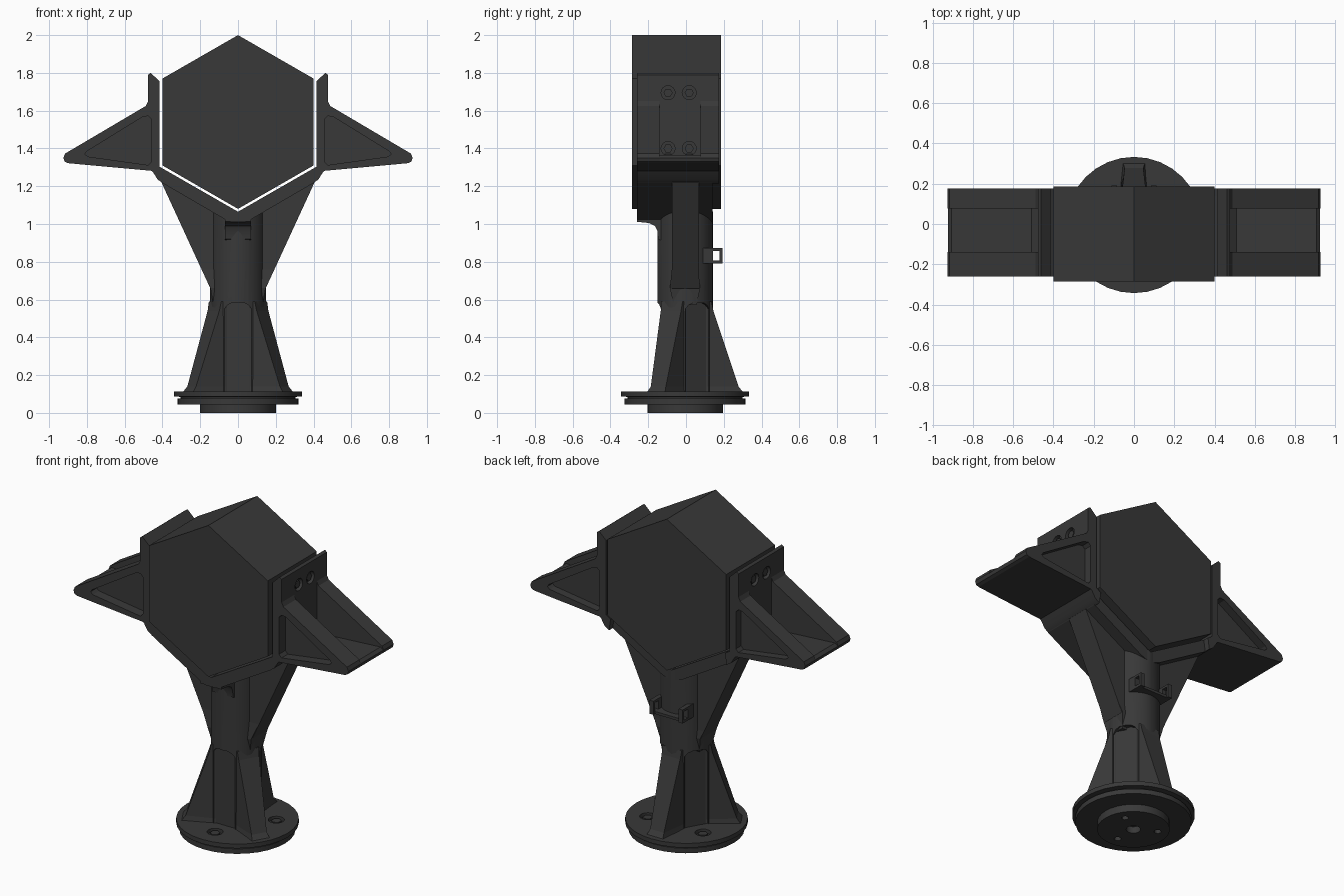
import bpy
import bmesh
from math import radians, sin, cos, pi
from mathutils import Matrix, Vector

cube = bpy.data.objects.get("Cube")
if cube:
    bpy.data.objects.remove(cube, do_unlink=True)

dark = bpy.data.materials.new("dark grey metal")
dark.use_nodes = True
COLOUR = (0.04, 0.04, 0.04, 1)
dark.diffuse_color = COLOUR
dark.node_tree.nodes["Principled BSDF"].inputs["Base Color"].default_value = COLOUR

AXIS_Y = -0.005                      # the post stands slightly forward
FRONT, BACK = -0.26, 0.175           # depth of the cradle
helpers = []


def make(name, rings, cap=True):
    """Skin a stack of equal-length point rings into a closed solid."""
    bm = bmesh.new()
    loops = [[bm.verts.new(p) for p in ring] for ring in rings]
    n = len(loops[0])
    for low, high in zip(loops, loops[1:]):
        for i in range(n):
            j = (i + 1) % n
            bm.faces.new((low[i], low[j], high[j], high[i]))
    bm.faces.new(loops[0][::-1])
    bm.faces.new(loops[-1])
    bmesh.ops.recalc_face_normals(bm, faces=bm.faces)
    mesh = bpy.data.meshes.new(name)
    bm.to_mesh(mesh)
    bm.free()
    mesh.materials.append(dark)
    obj = bpy.data.objects.new(name, mesh)
    bpy.context.collection.objects.link(obj)
    return obj


def prism(name, pts, t0, t1, axis="Y"):
    """Extrude a profile along an axis."""
    place = {"X": lambda u, v, t: (t, u, v),
             "Y": lambda u, v, t: (u, t, v),
             "Z": lambda u, v, t: (u, v, t)}[axis]
    return make(name, [[place(u, v, t) for u, v in pts] for t in (t0, t1)])


def circle(cu, cv, r, n=24):
    return [(cu + r * cos(2 * pi * i / n), cv + r * sin(2 * pi * i / n)) for i in range(n)]


def turned(name, profile, n=32):
    """Solid of revolution about the post axis."""
    return make(name, [[(u, v, z) for u, v in circle(0, AXIS_Y, r, n)] for r, z in profile])


def swing(obj, degrees):
    """Turn a part built along +x around the post axis."""
    obj.data.transform(Matrix.Translation((0, AXIS_Y, 0)) @ Matrix.Rotation(radians(degrees), 4, "Z"))
    return obj


def helper(obj):
    obj.hide_render = True
    helpers.append(obj)
    return obj


def activate(obj):
    bpy.ops.object.select_all(action="DESELECT")
    obj.select_set(True)
    bpy.context.view_layer.objects.active = obj


def cut(obj, cutters):
    activate(obj)
    for c in cutters:
        mod = obj.modifiers.new("cut", "BOOLEAN")
        mod.operation = "DIFFERENCE"
        mod.solver = "EXACT"
        mod.object = c
        bpy.ops.object.modifier_apply(modifier=mod.name)


def smooth(obj):
    activate(obj)
    bpy.ops.object.shade_smooth_by_angle(angle=radians(30))


# Hexagonal block
prism("hexagonal_block", [(0, 2), (0.4, 1.77), (0.4, 1.31), (0, 1.08), (-0.4, 1.31), (-0.4, 1.77)],
      -0.285, 0.185)

# Clearance around the block, trims the post
clearance = helper(prism("clearance_cutter", [(0, 1.065), (0.415, 1.303), (0.415, 1.6), (-0.415, 1.6),
                                              (-0.415, 1.303)], -0.5, 0.5))

# V-shaped bottom of the cradle
half = [(0.415, 1.303), (0.43, 1.25), (0.4, 1.217), (0.07, 1.025), (0.035, 1.01)]
prism("cradle_bottom", [(0, 1.065)] + half + [(-x, z) for x, z in half[::-1]], FRONT, 0.14)

for side, label in ((1, "left"), (-1, "right")):
    def flip(pts):
        return [(side * x, z) for x, z in pts]

    # Upright plate with its bevelled lip
    plate = prism(label + "_cradle_plate",
                  flip([(0.415, 1.303), (0.415, 1.755), (0.462, 1.8), (0.476, 1.79), (0.476, 1.3),
                        (0.45, 1.275), (0.425, 1.235), (0.395, 1.215), (0.385, 1.285)]), FRONT, BACK)

    # Triangular ribs, pocketed on their outer faces
    rib = [(0.44, 1.28), (0.9, 1.322), (0.918, 1.33), (0.925, 1.35), (0.915, 1.373),
           (0.51, 1.612), (0.488, 1.625), (0.476, 1.65), (0.44, 1.65)]
    pocket = [(0.458, 1.33), (0.475, 1.312), (0.795, 1.357), (0.81, 1.37), (0.8, 1.385),
              (0.505, 1.567), (0.475, 1.572), (0.458, 1.555)]
    for place, y0, y1, p0, p1 in (("front", FRONT, -0.14, -0.3, -0.2), ("back", 0.077, BACK, 0.125, 0.3)):
        web = prism(f"{label}_{place}_wing_rib", flip(rib), y0, y1)
        cutter = helper(prism("pocket_cutter", flip(pocket), p0, p1))
        cut(web, [cutter])
        cut(plate, [cutter])

    # Sloping floor between the ribs
    prism(label + "_wing_floor", flip([(0.44, 1.28), (0.9, 1.322), (0.918, 1.33), (0.923, 1.35),
                                       (0.905, 1.365), (0.51, 1.34), (0.47, 1.37), (0.44, 1.37)]),
          -0.15, 0.085)

    # Counterbored bolts
    for y in (-0.095, 0.017):
        for z in (1.4, 1.695):
            cut(plate, [helper(prism("bolt_cutter", circle(y, z, 0.037, 16),
                                     side * 0.452, side * 0.52, "X"))])
            prism(label + "_plate_bolt", circle(y, z, 0.024, 6), side * 0.44, side * 0.468, "X")

    # Gusset from post to cradle
    prism(label + "_gusset", flip([(0.08, 1.08), (0.39, 1.25), (0.405, 1.22), (0.147, 0.66), (0.08, 0.62)]),
          -0.075, 0.07)
    # Blend at the foot of the gusset
    make(label + "_gusset_foot", [[(side * x, y + AXIS_Y, z) for x, y in
                                   ((0, -w), (r, -w), (r, w), (0, w))]
                                  for r, w, z in ((0.13, 0.06, 0.57), (0.146, 0.08, 0.66), (0.19, 0.07, 0.76))])

    # Cable clip loop behind the post
    x0, x1 = sorted((side * 0.085, side * 0.112))
    loop = prism(label + "_clip_loop", [(0.09, 0.79), (0.192, 0.79), (0.192, 0.872), (0.09, 0.872)],
                 x0, x1, "X")
    cut(loop, [helper(prism("clip_cutter", [(0.143, 0.806), (0.178, 0.806), (0.178, 0.858), (0.143, 0.858)],
                            x0 - 0.05, x1 + 0.05, "X"))])
    smooth(plate)

# Strip joining the clip loops
prism("clip_strip", [(0.1, 0.79), (0.178, 0.79), (0.178, 0.806), (0.1, 0.806)], -0.09, 0.09, "X")

# Round post, trimmed to the cradle, with three arched flats
post = turned("post", [(0.147, 0.1), (0.147, 1.2)])
flat = [(-0.072, 0.1), (0.072, 0.1), (0.072, 0.55), (0.055, 0.572), (0.03, 0.583),
        (-0.03, 0.583), (-0.055, 0.572), (-0.072, 0.55)]
cut(post, [clearance] + [helper(swing(prism("flat_cutter", flat, 0.117, 0.3, "X"), a))
                         for a in (30, 150, 270)])
smooth(post)

# Curved blend from the post to the front of the cradle
smooth(prism("front_blend", [(FRONT, 1.05), (FRONT, 1.012), (-0.195, 1.005), (-0.165, 0.99),
                             (-0.152, 0.965), (-0.148, 0.92), (-0.1, 0.9), (-0.1, 1.05)], -0.07, 0.07, "X"))

# Three flared ribs at the foot
for angle in (90, 210, 330):
    levels = ((0.315, 0.06, 0.1), (0.3, 0.052, 0.118), (0.283, 0.046, 0.14), (0.15, 0.062, 0.54),
              (0.14, 0.066, 0.59))
    swing(make("foot_rib", [[(0, -0.069, z), (0.115, -0.071, z), (tip, -w, z),
                             (tip, w, z), (0.115, 0.071, z), (0, 0.069, z)] for tip, w, z in levels]), angle)

# Stepped flange with bolt recesses and holes underneath
flange = turned("flange", [(0.2, 0), (0.2, 0.045), (0.32, 0.045), (0.32, 0.075), (0.305, 0.077),
                           (0.305, 0.085), (0.338, 0.087), (0.338, 0.113)])
holes = [helper(prism("centre_hole_cutter", circle(0, AXIS_Y, 0.04), -0.1, 0.04, "Z"))]
for angle in (30, 150, 270):
    recess = prism("recess_cutter", circle(0.215, 0, 0.045, 16), 0.09, 0.2, "Z")
    holes.append(helper(swing(recess, angle)))
    swing(prism("flange_bolt", circle(0.215, 0, 0.028, 6), 0.08, 0.108, "Z"), angle)
    small = prism("small_hole_cutter", circle(0.135, 0, 0.02, 12), -0.1, 0.03, "Z")
    holes.append(helper(swing(small, angle)))
cut(flange, holes)
smooth(flange)

for obj in helpers:
    bpy.data.objects.remove(obj, do_unlink=True)
bpy.ops.object.select_all(action="DESELECT")
